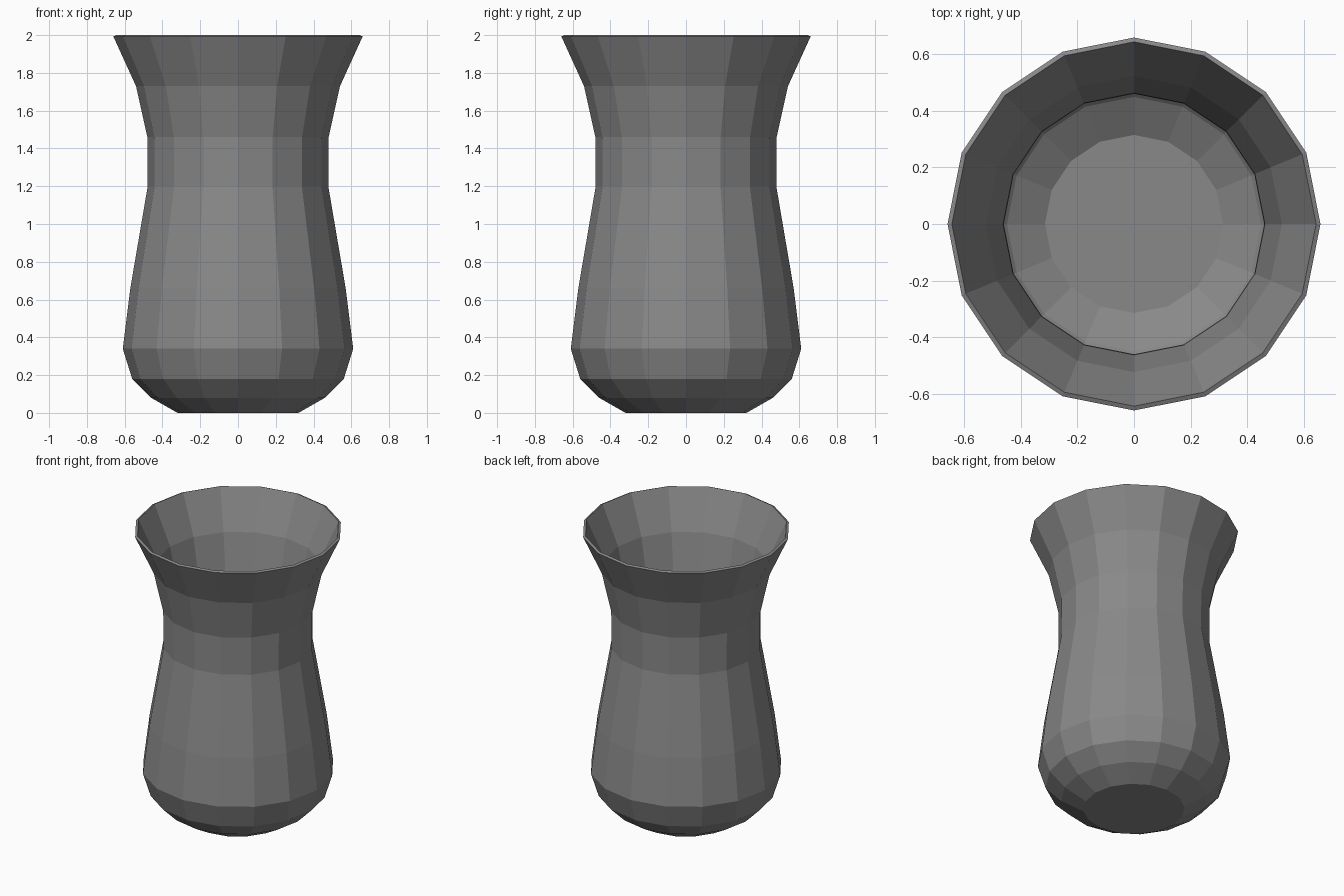
import bpy
import bmesh
from math import cos, sin, tau

cube = bpy.data.objects.get("Cube")
if cube:
    bpy.data.objects.remove(cube, do_unlink=True)

SIDES = 16
WALL = 0.017

# Outer silhouette from foot to flared rim: (radius, height)
PROFILE = [(0.32, 0), (0.46, 0.08), (0.56, 0.18), (0.61, 0.34), (0.57, 0.66),
           (0.478, 1.2), (0.48, 1.46), (0.54, 1.73), (0.66, 1.993)]


def flat_material(name, colour):
    mat = bpy.data.materials.new(name)
    mat.use_nodes = True
    mat.diffuse_color = colour
    mat.node_tree.nodes["Principled BSDF"].inputs["Base Color"].default_value = colour
    return mat


# Vase shell: stacked rings joined by quads, closed at the foot
bm = bmesh.new()
rings = [[bm.verts.new((r * cos(tau * i / SIDES), r * sin(tau * i / SIDES), z))
          for i in range(SIDES)] for r, z in PROFILE]
bm.faces.new(reversed(rings[0]))
for low, high in zip(rings, rings[1:]):
    for i in range(SIDES):
        j = (i + 1) % SIDES
        bm.faces.new((low[i], low[j], high[j], high[i]))

mesh = bpy.data.meshes.new("vase")
bm.to_mesh(mesh)
bm.free()
mesh.materials.append(flat_material("grey ceramic", (0.25, 0.25, 0.25, 1)))
vase = bpy.data.objects.new("vase", mesh)
bpy.context.collection.objects.link(vase)

# Thin wall growing inwards, leaving the mouth open
wall = vase.modifiers.new("wall", "SOLIDIFY")
wall.thickness = WALL
wall.offset = -1
